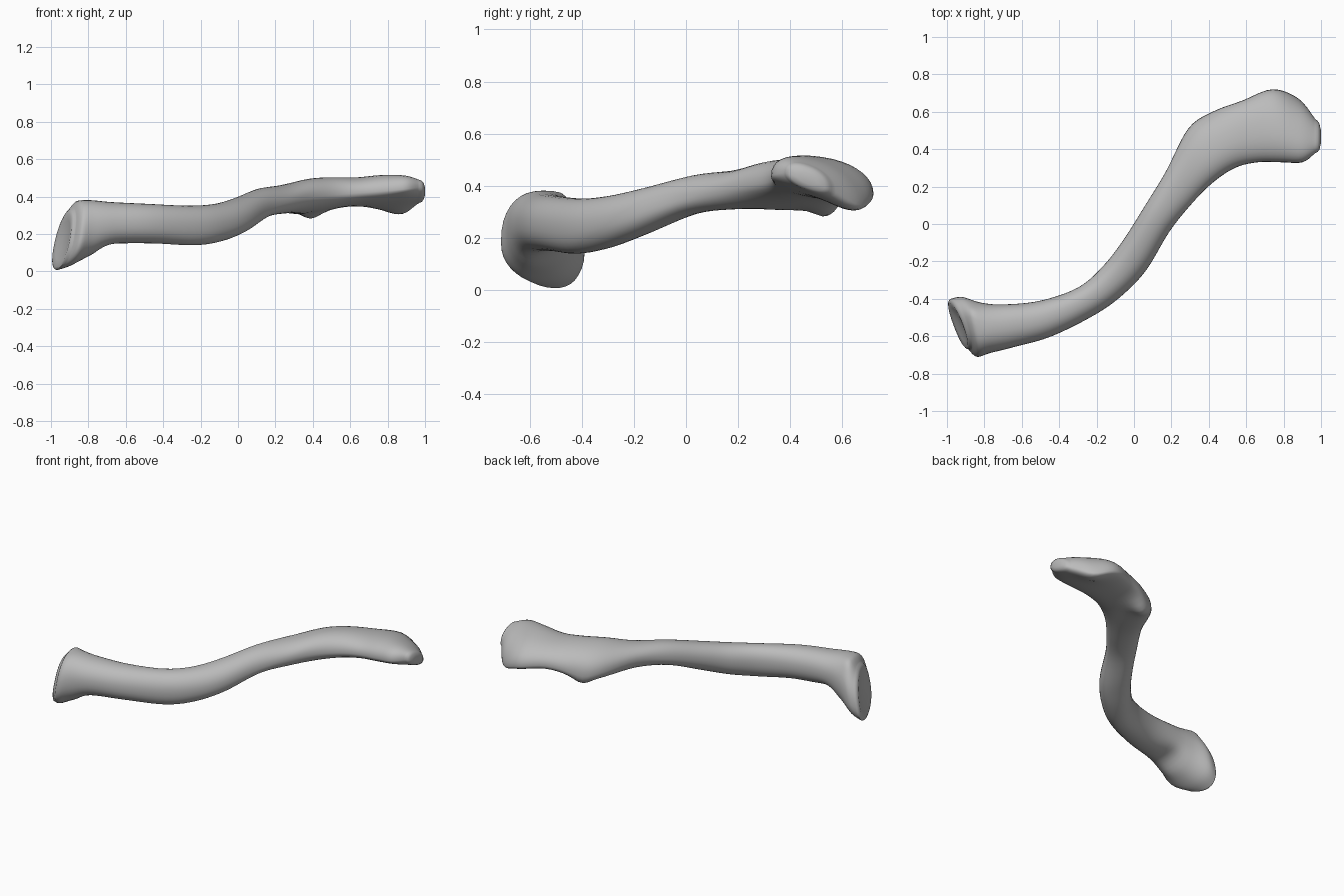
import bpy, bmesh, math
from mathutils import Vector

if "Cube" in bpy.data.objects:
    bpy.data.objects.remove(bpy.data.objects["Cube"])

SIDES = 36      # points around the shaft
STEPS = 5       # rings between neighbouring stations

# Stations from the inner end to the outer end:
# back edge xyz, front edge xyz, top z, bottom z
stations = [
    (-.98, -.40, .12, -.88, -.67, .17, .33, .01),
    (-.92, -.39, .15, -.84, -.71, .18, .37, .03),
    (-.82, -.42, .23, -.77, -.69, .23, .38, .08),
    (-.7, -.43, .26, -.65, -.66, .25, .37, .14),
    (-.5, -.41, .26, -.44, -.6, .25, .36, .15),
    (-.3, -.34, .26, -.2, -.48, .24, .35, .14),
    (-.17, -.23, .27, -.05, -.37, .25, .36, .16),
    (-.06, -.09, .31, .07, -.24, .28, .39, .21),
    (.06, .1, .36, .19, -.04, .34, .44, .29),
    (.17, .28, .39, .31, .11, .38, .46, .31),
    (.29, .51, .36, .42, .22, .4, .49, .31),
    (.42, .6, .37, .54, .3, .41, .5, .33),
    (.58, .66, .39, .66, .33, .42, .5, .35),
    (.74, .72, .37, .79, .33, .43, .51, .35),
    (.88, .67, .35, .9, .33, .44, .5, .36),
    (.97, .56, .39, .97, .38, .45, .48, .38),
]


def spline(a, b, c, d, t):
    """Catmull-Rom blend of one value."""
    return b + t / 2 * (c - a + t * (2 * a - 5 * b + 4 * c - d
                                     + t * (3 * (b - c) + d - a)))


def ring(row):
    """Cross-section built from four elliptical quarters."""
    back, front = Vector(row[:3]), Vector(row[3:6])
    centre = (back + front) / 2
    lean = max(0, -row[0] - .8)     # inner end face leans outward at its foot
    points = []
    for i in range(SIDES):
        angle = math.tau * i / SIDES
        across, up = math.cos(angle), math.sin(angle)
        across = math.copysign(abs(across) ** .9, across)
        up = math.copysign(abs(up) ** .9, up)
        rise = abs(up) * ((row[6] if up > 0 else row[7]) - centre.z)
        points.append(centre + across * (front - centre)
                      + Vector((lean * rise, 0, rise)))
    return points


def cap(points, outward, profile):
    """Shrinking rings that round off an end."""
    centre = sum(points, Vector()) / len(points)
    return [[centre + (p - centre) * size + outward * push for p in points]
            for size, push in profile]


# Smooth rings along the whole bone
rings = []
last = len(stations) - 1
for k in range(last):
    near = [stations[min(max(k + j, 0), last)] for j in (-1, 0, 1, 2)]
    for s in range(STEPS):
        rings.append(ring([spline(*v, s / STEPS) for v in zip(*near)]))
rings.append(ring(stations[last]))

# Shallow dished inner face and rounded outer tip
inner = cap(rings[0], Vector((-.88, -.42, -.2)),
            [(.3, .0), (.65, .01), (.87, .016), (.96, .01)])
outer = cap(rings[-1], Vector((1, -.15, 0)),
            [(.93, .012), (.75, .022), (.4, .029)])
rings = inner + rings + outer

bm = bmesh.new()
loops = [[bm.verts.new(p) for p in r] for r in rings]
for a, b in zip(loops, loops[1:]):
    for i in range(SIDES):
        j = (i + 1) % SIDES
        bm.faces.new((a[i], a[j], b[j], b[i]))
for end in (loops[0], loops[-1]):
    bm.faces.new(end)


def swell(place, radius, shift):
    """Push the surface softly around one place."""
    place, shift = Vector(place), Vector(shift)
    for v in bm.verts:
        v.co += shift * math.exp(-((v.co - place).length / radius) ** 2)


# Ligament knob, outer rear lip, underside hollow and inner top corner
swell((.39, .55, .31), .07, (0, 0, -.045))
swell((.86, .64, .33), .1, (0, 0, -.03))
swell((-.72, -.5, .14), .08, (0, 0, .02))
swell((-.88, -.5, .37), .06, (0, .02, .012))

bmesh.ops.recalc_face_normals(bm, faces=bm.faces)
mesh = bpy.data.meshes.new("collar_bone")
bm.to_mesh(mesh)
bm.free()
bone = bpy.data.objects.new("collar_bone", mesh)
bpy.context.collection.objects.link(bone)

# Plain grey finish
grey = bpy.data.materials.new("plain grey")
grey.use_nodes = True
colour = (.5, .5, .5, 1)
grey.diffuse_color = colour
grey.node_tree.nodes["Principled BSDF"].inputs["Base Color"].default_value = colour
mesh.materials.append(grey)

bpy.context.view_layer.objects.active = bone
bone.select_set(True)
bpy.ops.object.shade_smooth_by_angle(angle=math.radians(50))
